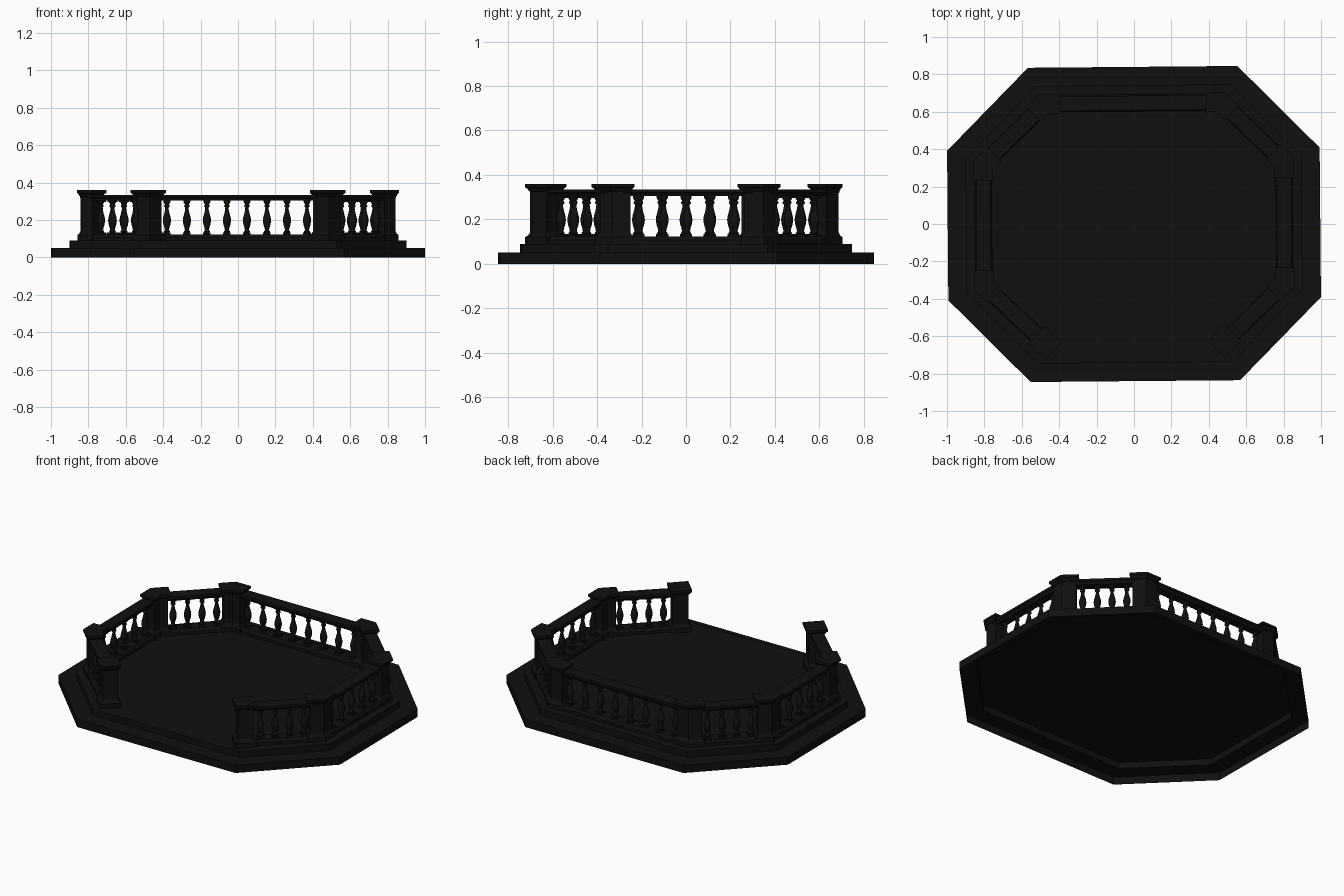
import bpy, bmesh, math
from mathutils import Vector, Matrix

if "Cube" in bpy.data.objects:
    bpy.data.objects.remove(bpy.data.objects["Cube"])

TURN = Matrix.Rotation(math.radians(0.5), 4, 'Z')
dark = bpy.data.materials.new("dark_stone")
dark.diffuse_color = (0.005, 0.005, 0.005, 1)
dark.use_nodes = True
dark.node_tree.nodes["Principled BSDF"].inputs["Base Color"].default_value = dark.diffuse_color


def add_object(name, mesh, place=Matrix()):
    ob = bpy.data.objects.new(name, mesh)
    bpy.context.collection.objects.link(ob)
    ob.matrix_world = TURN @ place
    return ob


def loft(name, rings, cap_bottom=True):
    """Mesh skinned through equal-length rings of 3D points, from bottom to top."""
    bm = bmesh.new()
    loops = [[bm.verts.new(p) for p in r] for r in rings]
    n = len(loops[0])
    for lo, hi in zip(loops, loops[1:]):
        for i in range(n):
            j = (i + 1) % n
            bm.faces.new((lo[i], lo[j], hi[j], hi[i]))
    bm.faces.new(loops[-1])
    if cap_bottom:
        bm.faces.new(loops[0][::-1])
    bm.normal_update()
    me = bpy.data.meshes.new(name)
    bm.to_mesh(me)
    bm.free()
    me.materials.append(dark)
    return me


# stepped octagonal platform, hollow underneath
def octagon(inset, z):
    k = inset * math.tan(math.radians(22.5))
    x, y, cx, cy = 0.996 - inset, 0.84 - inset, 0.56 - k, 0.4 - k
    return [(cx, -y, z), (x, -cy, z), (x, cy, z), (cx, y, z),
            (-cx, y, z), (-x, cy, z), (-x, -cy, z), (-cx, -y, z)]


steps = [(0, 0), (0, 0.05), (0.098, 0.05), (0.098, 0.09)]
add_object("platform", loft("platform", [octagon(i, z) for i, z in steps], cap_bottom=False))

# posts: (outward growth, height) profile shared by every post
POST = [(0.016, 0.09), (0.016, 0.12), (0.007, 0.127), (0, 0.14), (0, 0.325),
        (0.006, 0.33), (0.009, 0.338), (0.017, 0.345), (0.017, 0.36)]
T, ARM = 0.036, 0.066
corners = [Vector(p) for p in [(0.48, -0.632), (0.804, -0.323), (0.804, 0.323), (0.473, 0.647),
                               (-0.473, 0.647), (-0.804, 0.323), (-0.804, -0.323), (-0.48, -0.632)]]


def mitre_ring(c, d_in, d_out, g, z):
    """Bent plan that follows the railing round a corner."""
    t, a = T + g, ARM + g
    n1, n2 = Vector((d_in.y, -d_in.x)), Vector((d_out.y, -d_out.x))
    m = (n1 + n2) * (t / (1 + n1.dot(n2)))
    pts = [c - d_in * a + n1 * t, c + m, c + d_out * a + n2 * t,
           c + d_out * a - n2 * t, c - m, c - d_in * a - n1 * t]
    return [(p.x, p.y, z) for p in pts]


def square_ring(c, d, g, z):
    """Square plan lined up with the diagonal railing."""
    h = 0.046 + g
    n = Vector((d.y, -d.x))
    pts = [c - d * h + n * h, c + d * h + n * h, c + d * h - n * h, c - d * h - n * h]
    return [(p.x, p.y, z) for p in pts]


for i, c in enumerate(corners):
    if i in (0, 7):
        sx = 1 if i == 0 else -1
        d = Vector((1, sx)).normalized()
        rings = [square_ring(c, d, g, z) for g, z in POST]
        name = "end_post"
    else:
        d_in = (c - corners[i - 1]).normalized()
        d_out = (corners[i + 1] - c).normalized()
        rings = [mitre_ring(c, d_in, d_out, g, z) for g, z in POST]
        name = "corner_post"
    add_object(name, loft(name, rings))

# baluster: turned vase between two square blocks
VASE = [(0.013, 0.132), (0.017, 0.138), (0.011, 0.146), (0.013, 0.158), (0.019, 0.177),
        (0.022, 0.197), (0.02, 0.214), (0.014, 0.235), (0.0095, 0.255), (0.009, 0.266),
        (0.0145, 0.272), (0.0145, 0.278), (0.01, 0.283), (0.017, 0.294), (0.017, 0.297)]
SIDES = 12
vase = loft("baluster", [[(r * math.cos(2 * math.pi * k / SIDES), r * math.sin(2 * math.pi * k / SIDES), z)
                          for k in range(SIDES)] for r, z in VASE])
vase.shade_smooth()
vase.set_sharp_from_angle(angle=math.radians(50))


def block(name, h, z0, z1):
    return loft(name, [[(-h, -h, z), (h, -h, z), (h, h, z), (-h, h, z)] for z in (z0, z1)])


foot = block("baluster_foot", 0.02, 0.118, 0.133)
head = block("baluster_head", 0.018, 0.296, 0.31)

# rails: half-width and height cross-sections swept between the posts
LOWER = [(0.045, 0.09), (0.045, 0.108), (0.034, 0.122)]
UPPER = [(0.026, 0.304), (0.03, 0.314), (0.039, 0.32), (0.039, 0.335)]


def rail(name, a, b, d, profile):
    n = Vector((d.y, -d.x))
    rings = [[(*(a + n * w), z), (*(b + n * w), z), (*(b - n * w), z), (*(a - n * w), z)]
             for w, z in profile]
    add_object(name, loft(name, rings))


for i, count in enumerate([4, 5, 4, 8, 4, 5, 4]):
    a, b = corners[i], corners[i + 1]
    d = (b - a).normalized()
    start, end = a + d * 0.03, b - d * 0.03
    rail("lower_rail", start, end, d, LOWER)
    rail("upper_rail", start, end, d, UPPER)
    gap = 0.086 if count == 4 else 0.107
    mid = (a + b) / 2
    turn = Matrix.Rotation(math.atan2(d.y, d.x), 4, 'Z')
    for k in range(count):
        p = mid + d * gap * (k - (count - 1) / 2)
        place = Matrix.Translation((p.x, p.y, 0)) @ turn
        for mesh in (vase, foot, head):
            add_object(mesh.name, mesh, place)
